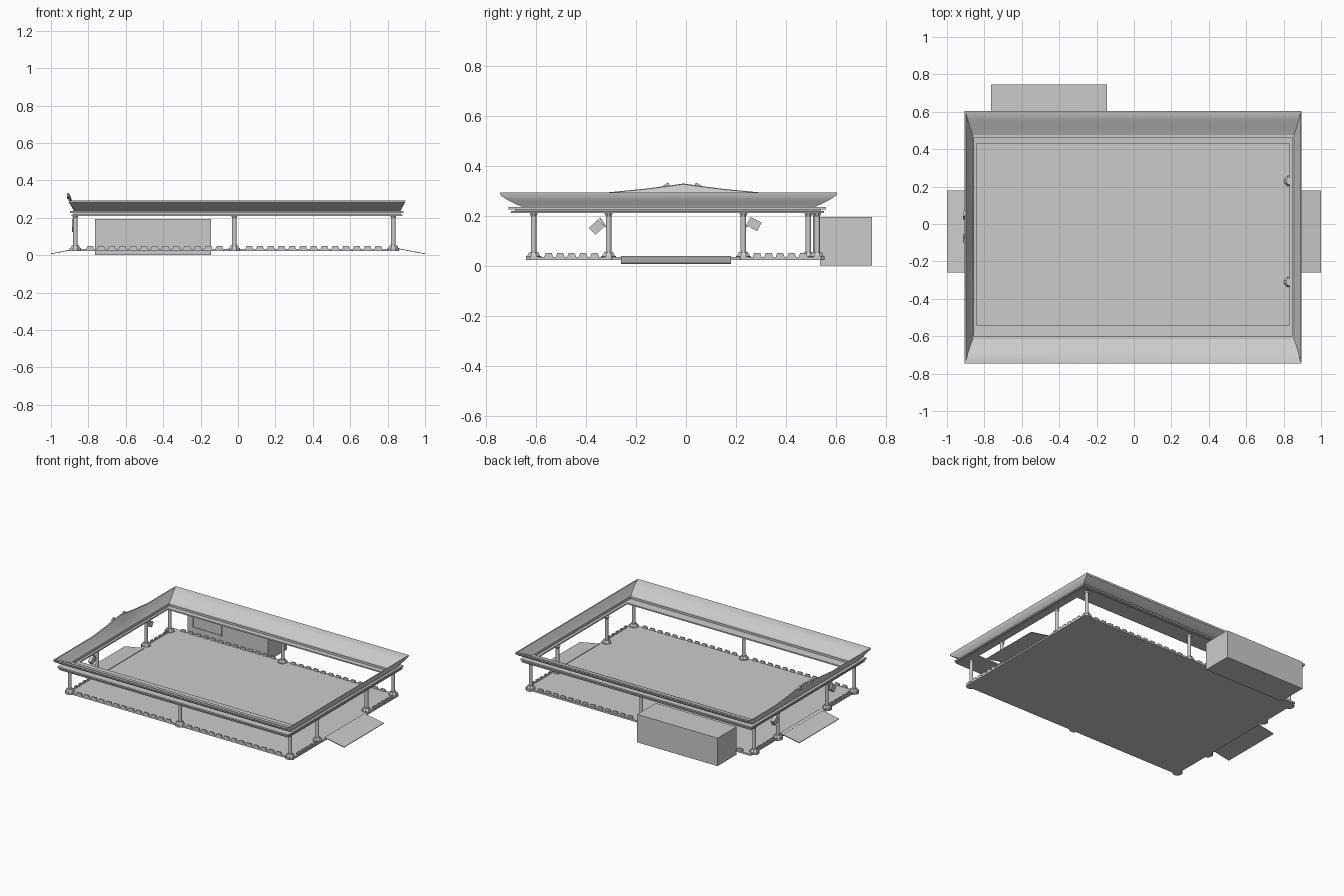
import bpy, bmesh
from math import radians, pi
from mathutils import Matrix, Vector

if "Cube" in bpy.data.objects:
    bpy.data.objects.remove(bpy.data.objects["Cube"])


def finish(name, bm):
    bmesh.ops.recalc_face_normals(bm, faces=bm.faces)
    me = bpy.data.meshes.new(name)
    bm.to_mesh(me)
    bm.free()
    ob = bpy.data.objects.new(name, me)
    bpy.context.collection.objects.link(ob)
    return ob


def add_box(bm, x0, x1, y0, y1, z0, z1, mat=Matrix()):
    m = (mat @ Matrix.Translation(((x0 + x1) / 2, (y0 + y1) / 2, (z0 + z1) / 2))
         @ Matrix.Diagonal((x1 - x0, y1 - y0, z1 - z0, 1)))
    bmesh.ops.create_cube(bm, size=1, matrix=m)


def box(name, *b):
    bm = bmesh.new()
    add_box(bm, *b)
    return finish(name, bm)


def add_prism(bm, pts, shift):
    # extrude a closed outline by a vector
    a = [bm.verts.new(p) for p in pts]
    b = [bm.verts.new(Vector(p) + Vector(shift)) for p in pts]
    bm.faces.new(a)
    bm.faces.new(b[::-1])
    for i in range(len(a)):
        j = (i + 1) % len(a)
        bm.faces.new((a[i], a[j], b[j], b[i]))


def add_cone(bm, x, y, z0, z1, r0, r1, n=8):
    m = Matrix.Translation((x, y, (z0 + z1) / 2)) @ Matrix.Rotation(pi / n, 4, 'Z')
    bmesh.ops.create_cone(bm, cap_ends=True, segments=n, radius1=r0, radius2=r1,
                          depth=z1 - z0, matrix=m)


def frame(name, levels):
    # rectangular ring; each level is x0, x1, y0, y1, z, gable height on the left side
    bm = bmesh.new()
    loops = []
    for x0, x1, y0, y1, z, g in levels:
        pts = [(x0, y0, z), (x1, y0, z), (x1, y1, z), (x0, y1, z)]
        pts += [(x0, y, z + g * h) for y, h in ((.30, 0), (.15, .4), (.04, .8), (-.01, 1),
                                               (-.06, .8), (-.17, .4), (-.32, 0))]
        loops.append([bm.verts.new(p) for p in pts])
    for a, b in zip(loops, loops[1:] + loops[:1]):
        for i in range(len(a)):
            j = (i + 1) % len(a)
            bm.faces.new((a[i], a[j], b[j], b[i]))
    return finish(name, bm)


# arena floor and entry ramps
box("arena_floor", -.875, .86, -.625, .54, .022, .034)
for side, name in ((-1, "left_ramp"), (1, "right_ramp")):
    bm = bmesh.new()
    add_prism(bm, [(side * .85, -.26, .038), (side * 1, -.26, .010),
                   (side * 1, -.26, .006), (side * .85, -.26, .034)], (0, .44, 0))
    finish(name, bm)

# posts with octagonal stepped bases and capitals
posts = [(-.87, -.61), (-.02, -.61), (.83, -.61), (-.87, -.31), (-.87, .23),
         (.83, -.31), (.83, .23), (-.87, .49), (-.02, .52), (.83, .525)]
for i, (x, y) in enumerate(posts):
    bm = bmesh.new()
    add_cone(bm, x, y, .022, .038, .033, .033)
    add_cone(bm, x, y, .038, .054, .029, .019)
    add_cone(bm, x, y, .05, .215, .0115, .0115, 12)
    add_cone(bm, x, y, .198, .215, .012, .019)
    finish(f"post_{i + 1}", bm)

# low bumper blocks along the floor edges
bm = bmesh.new()


def bumper(p, d, w):
    p, d = Vector(p), Vector(d)
    up = Vector((0, 0, 1))
    out = [p - d * w, p + d * w, p + d * w * .65 + up * .018, p - d * w * .65 + up * .018]
    add_prism(bm, out, (d.y * .008, -d.x * .008, 0))


for y in (-.617, .532):
    for start in (-.79, .06):
        for k in range(13):
            bumper((start + k * .0575, y, .032), (1, 0, 0), .022)
for x in (-.87, .848):
    for start in (-.55, .285):
        for k in range(5):
            bumper((x, start + k * .046, .032), (0, 1, 0), .019)
finish("edge_bumpers", bm)

# roof beam: two flanges joined by a web
frame("beam_ring", [
    (-.89, .88, -.70, .553, .211, 0), (-.89, .88, -.70, .553, .218, 0),
    (-.88, .87, -.685, .54, .219, 0), (-.88, .87, -.685, .54, .225, 0),
    (-.897, .885, -.71, .56, .226, 0), (-.897, .885, -.71, .56, .236, 0),
    (-.855, .848, -.60, .46, .236, 0), (-.855, .848, -.60, .46, .222, 0),
    (-.842, .832, -.54, .43, .220, 0), (-.842, .832, -.54, .43, .211, 0)])

# flared fascia with a gable rising on the left
fascia = frame("flared_fascia", [
    (-.878, .868, -.655, .515, .235, 0), (-.884, .874, -.685, .545, .248, .003),
    (-.893, .884, -.716, .576, .264, .012), (-.903, .893, -.742, .602, .281, .03),
    (-.905, .895, -.745, .605, .293, .036), (-.899, .889, -.735, .595, .291, .035),
    (-.888, .88, -.69, .555, .274, .02), (-.875, .868, -.65, .513, .252, .006),
    (-.862, .855, -.615, .475, .236, 0)])
bpy.context.view_layer.objects.active = fascia
fascia.select_set(True)
bpy.ops.object.shade_smooth_by_angle(angle=radians(30))

# ticket booth with framed window
box("ticket_booth", -.765, -.145, .537, .745, 0, .195)
bm = bmesh.new()
for b in ((-.725, -.50, .078, .083), (-.725, -.50, .153, .158),
          (-.725, -.72, .083, .153), (-.505, -.50, .083, .153)):
    add_box(bm, b[0], b[1], .533, .539, b[2], b[3])
finish("booth_window_frame", bm)

# flags on the left entrance posts, mirrored about the entrance
for s, name in ((-1, "front_flag"), (1, "back_flag")):
    bm = bmesh.new()
    m = Matrix.Translation((-.875, -.04 + s * .27, .14)) @ Matrix.Rotation(radians(-s * 35), 4, 'X')
    add_box(bm, -.003, .003, -.003, .003, 0, .062, m)
    add_box(bm, -.012, .012, min(s * .0, s * .05), max(s * .0, s * .05), .024, .062,
            m @ Matrix.Rotation(radians(8), 4, 'X'))
    finish(name, bm)

# small finials on the gable
for s, name in ((-1, "front_finial"), (1, "back_finial")):
    bm = bmesh.new()
    add_prism(bm, [(-.915, -.015 + s * .04, .30), (-.915, -.015 + s * .085, .315),
                   (-.915, -.015 + s * .055, .334)], (.012, 0, 0))
    finish(name, bm)
